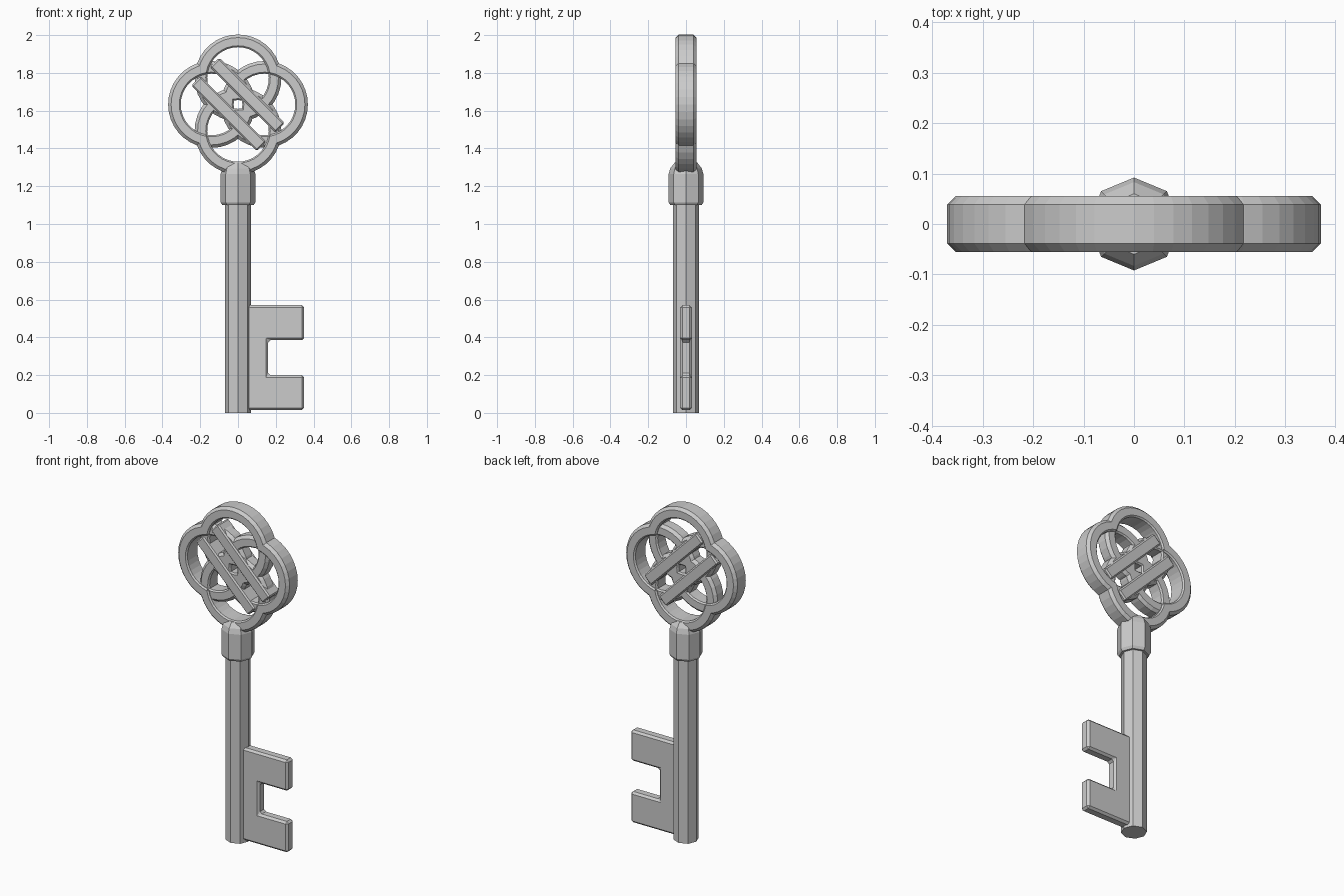
import bpy, bmesh
from math import sin, cos, pi, radians, sqrt

if "Cube" in bpy.data.objects:
    bpy.data.objects.remove(bpy.data.objects["Cube"])


def finish(name, bm):
    bmesh.ops.recalc_face_normals(bm, faces=bm.faces)
    me = bpy.data.meshes.new(name)
    bm.to_mesh(me)
    bm.free()
    ob = bpy.data.objects.new(name, me)
    bpy.context.collection.objects.link(ob)
    return ob


def skin(name, sections, closed=False):
    """Join a row of equal point loops into a solid."""
    bm = bmesh.new()
    loops = [[bm.verts.new(p) for p in s] for s in sections]
    n = len(loops[0])
    pairs = list(zip(loops, loops[1:]))
    if closed:
        pairs.append((loops[-1], loops[0]))
    else:
        bm.faces.new(loops[0])
        bm.faces.new(loops[-1])
    for a, b in pairs:
        for i in range(n):
            j = (i + 1) % n
            bm.faces.new((a[i], a[j], b[j], b[i]))
    return finish(name, bm)


def lathe(name, profile, sides=8):
    return skin(name, [[(r * cos(2 * pi * i / sides), r * sin(2 * pi * i / sides), z)
                        for i in range(sides)] for r, z in profile])


def plate(name, outline, depth, bevel):
    """Extrude an x-z outline through y and chamfer its edges."""
    ob = skin(name, [[(x, y, z) for x, z in outline] for y in (-depth, depth)])
    mod = ob.modifiers.new("chamfer", 'BEVEL')
    mod.width = bevel
    mod.segments = 1
    mod.limit_method = 'ANGLE'
    return ob


# Octagonal shaft and collar
lathe("shaft", [(0.07, 0), (0.07, 1.15)])
lathe("collar", [(0.083, 1.10), (0.092, 1.115), (0.092, 1.265),
                 (0.083, 1.295), (0.06, 1.325)])

# Toothed bit
plate("bit", [(0.04, 0.015), (0.35, 0.015), (0.35, 0.20), (0.16, 0.20),
              (0.16, 0.385), (0.35, 0.385), (0.35, 0.57), (0.04, 0.57)], 0.031, 0.012)

# Bow: four overlapping rings, thinner where they cross inside
CZ, OFF, R_IN, R_OUT = 1.633, 0.14, 0.163, 0.23


def band(name, direction, start, end, depth, steps):
    c = 0.016
    section = [(R_IN + c / 2, -depth), (R_OUT - c, -depth), (R_OUT, -depth + c),
               (R_OUT, depth - c), (R_OUT - c, depth), (R_IN + c / 2, depth),
               (R_IN, depth - c / 2), (R_IN, -depth + c / 2)]
    cx, cz = OFF * cos(direction), CZ + OFF * sin(direction)
    loops = []
    for i in range(steps + 1):
        a = direction + radians(start + (end - start) * i / steps)
        loops.append([(cx + r * cos(a), y, cz + r * sin(a)) for r, y in section])
    skin(name, loops)


for k, side in enumerate(("right", "top", "left", "bottom")):
    band("bow_lobe_" + side, k * pi / 2, -80, 80, 0.055, 16)
    band("bow_inner_arc_" + side, k * pi / 2, 78, 282, 0.044, 18)

# Two parallel diagonal bars across the bow
h, w, d = 0.245, 0.035, 1 / sqrt(2)
for name, s in (("bow_bar_upper", 0.07), ("bow_bar_lower", -0.07)):
    corners = [(-h, s - w), (h, s - w), (h, s + w), (-h, s + w)]
    plate(name, [((u + v) * d, CZ + (v - u) * d) for u, v in corners], 0.052, 0.008)
